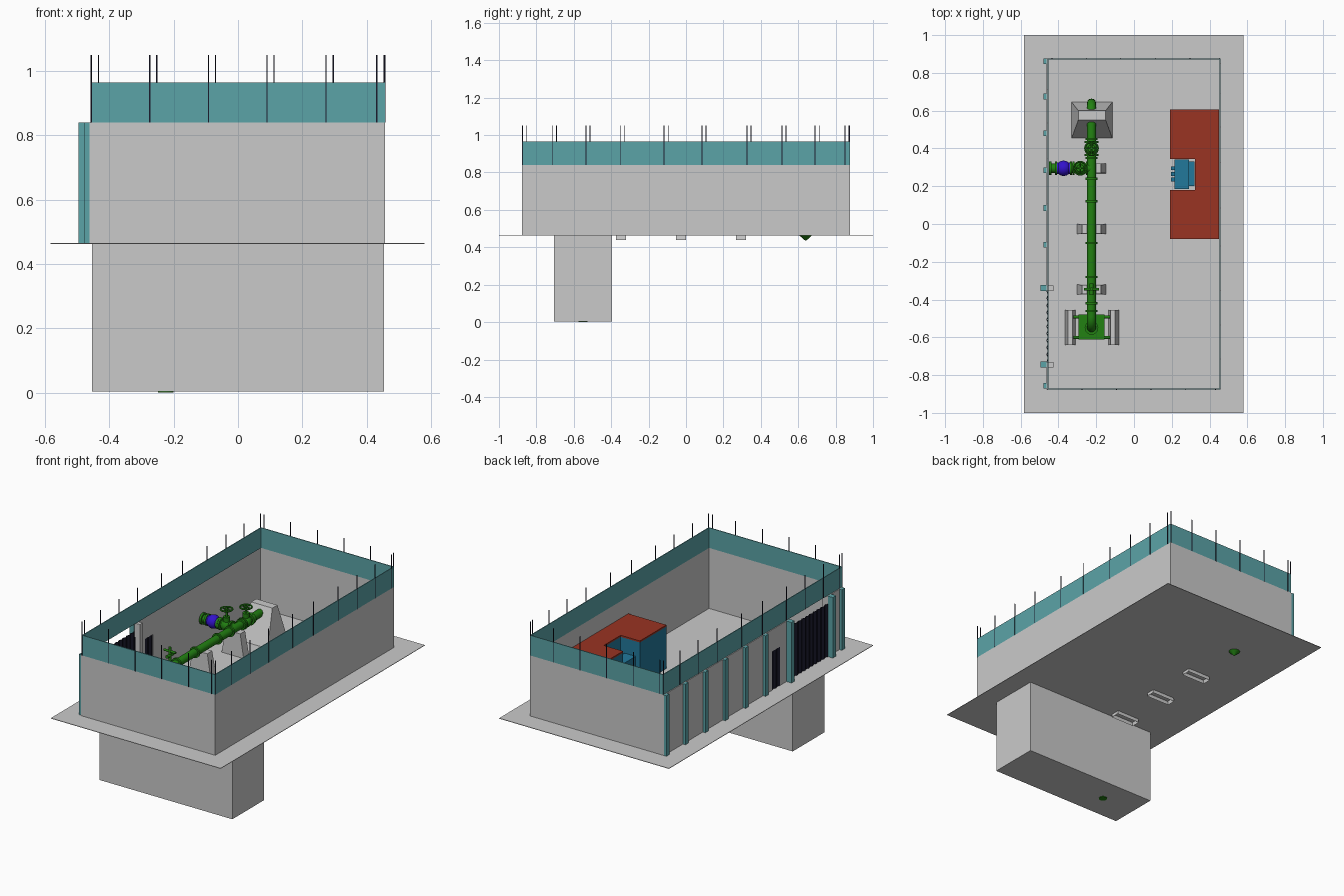
import bpy, bmesh, math
from mathutils import Vector

if "Cube" in bpy.data.objects:
    bpy.data.objects.remove(bpy.data.objects["Cube"], do_unlink=True)


def material(name, r, g, b):
    m = bpy.data.materials.new(name)
    m.use_nodes = True
    m.diffuse_color = (r, g, b, 1)
    m.node_tree.nodes["Principled BSDF"].inputs["Base Color"].default_value = (r, g, b, 1)
    return m


GREY = material("concrete grey", .59, .59, .59)
TEAL = material("teal cladding", .105, .37, .39)
RED = material("brick red", .32, .033, .016)
BLUE = material("cabinet blue", .016, .19, .33)
GREEN = material("pipe green", .016, .22, .006)
PURPLE = material("meter violet", .033, .006, .6)
NAVY = material("dark navy", .01, .01, .025)

FLOOR, EAVE, BAND, TIP = .465, .84, .965, 1.05
W, L, T = .457, .876, .005          # half width, half length, wall thickness
PX, PZ, R = -.225, .625, .024       # main pipe position and radius


def finish(name, bm, mat, smooth=False):
    bmesh.ops.recalc_face_normals(bm, faces=bm.faces)
    me = bpy.data.meshes.new(name)
    bm.to_mesh(me)
    bm.free()
    me.materials.append(mat)
    ob = bpy.data.objects.new(name, me)
    bpy.context.collection.objects.link(ob)
    if smooth:
        bpy.ops.object.select_all(action='DESELECT')
        ob.select_set(True)
        bpy.context.view_layer.objects.active = ob
        bpy.ops.object.shade_smooth_by_angle(angle=math.radians(40))
    return ob


def prism(name, mat, outline, z0, z1, top=None, open_bottom=False):
    """Solid between two outlines, straight or tapered."""
    bm = bmesh.new()
    lo = [bm.verts.new((x, y, z0)) for x, y in outline]
    hi = [bm.verts.new((x, y, z1)) for x, y in (top or outline)]
    n = len(lo)
    for i in range(n):
        j = (i + 1) % n
        bm.faces.new((lo[i], lo[j], hi[j], hi[i]))
    bm.faces.new(hi)
    if not open_bottom:
        bm.faces.new(lo[::-1])
    return finish(name, bm, mat)


def rect(x0, x1, y0, y1):
    return [(x0, y0), (x1, y0), (x1, y1), (x0, y1)]


def box(name, mat, x0, x1, y0, y1, z0, z1):
    return prism(name, mat, rect(x0, x1, y0, y1), z0, z1)


def rod(name, mat, a, b, r, r2=None, sides=20):
    a, b = Vector(a), Vector(b)
    bm = bmesh.new()
    bmesh.ops.create_cone(bm, cap_ends=True, segments=sides, radius1=r,
                          radius2=r if r2 is None else r2, depth=(b - a).length)
    rot = (b - a).to_track_quat('Z', 'Y').to_matrix().to_4x4()
    bm.transform(rot)
    bmesh.ops.translate(bm, verts=bm.verts, vec=(a + b) / 2)
    return finish(name, bm, mat, True)


def ball(name, mat, c, r):
    bm = bmesh.new()
    bmesh.ops.create_uvsphere(bm, u_segments=16, v_segments=10, radius=r)
    bmesh.ops.translate(bm, verts=bm.verts, vec=c)
    return finish(name, bm, mat, True)


def handwheel(name, c, r):
    x, y, z = c
    bpy.ops.mesh.primitive_torus_add(location=c, major_radius=r, minor_radius=.005,
                                     major_segments=20, minor_segments=8)
    ob = bpy.context.object
    ob.name = name
    ob.data.materials.append(GREEN)
    bpy.ops.object.shade_smooth_by_angle()
    for dx, dy in ((r, 0), (0, r)):
        rod(name + "_spoke", GREEN, (x - dx, y - dy, z), (x + dx, y + dy, z), .004, sides=8)


def valve(name, x, y, axis, wheel_z, wheel_r):
    c = Vector((x, y, PZ))
    ball(name + "_body", GREEN, c, .034)
    for s in (-1, 1):
        e = c + axis * .035 * s
        rod(name + "_flange", GREEN, e - axis * .005, e + axis * .005, .036)
    rod(name + "_bonnet", GREEN, c, c + Vector((0, 0, .055)), .02)
    rod(name + "_stem", GREEN, c, (x, y, wheel_z + .012), .007, sides=10)
    handwheel(name + "_wheel", (x, y, wheel_z), wheel_r)


# Ground slab and pit below it
box("ground_slab", GREY, -.583, .581, -1, 1, FLOOR - .003, FLOOR)
box("pit", GREY, -.455, .455, -.705, -.395, .003, FLOOR - .003)

# Walls, with a door and a gate opening on the right side
box("front_wall", GREY, -W, W, -L, -L + T, FLOOR, EAVE)
box("back_wall", GREY, -W, W, L - T, L, FLOOR, EAVE)
box("left_wall", GREY, W - T, W, -L, L, FLOOR, EAVE)
for y0, y1, z0 in ((-.18, L, FLOOR), (-.26, -.18, .705), (-.355, -.26, FLOOR), (-L, -.735, FLOOR)):
    box("right_wall", GREY, -W - T, -W, y0, y1, z0, EAVE)

# Cladding band round the top
for s in (-1, 1):
    a, b = sorted((s * W, s * (W - T)))
    box("side_band", TEAL, a, b, -L, L, EAVE, BAND)
    a, b = sorted((s * L, s * (L - T)))
    box("end_band", TEAL, -W, W, a, b, EAVE, BAND)

# Thin posts
posts = []
for x in (-.456, -.275, -.092, .09, .274, .432):
    posts += [(x, -L), (x + .022, L)]
for y in (-.873, -.715, -.535, -.352, -.117, .085, .326, .513, .69, .85):
    posts += [(W, y), (-W, y + .022)]
for x, y in posts:
    box("post", NAVY, x - .002, x + .002, y - .002, y + .002, EAVE, TIP)

# Cladding columns on the right side
for y in (.862, .675, .48, .285, .085, -.11, -.857):
    box("column", TEAL, -.479, -W - T, y - .015, y + .015, FLOOR, EAVE)
for y in (-.34, -.745):
    box("gate_column", TEAL, -.496, -W - T, y - .016, y + .016, FLOOR, EAVE)
    box("gate_pier", GREY, -W - T, -.425, y - .014, y + .014, FLOOR, EAVE)


# Folded door leaves
def folded_leaf(name, y0, y1, z1, folds):
    step = (y1 - y0) / folds
    near = [(-.464 + .008 * (i % 2), y0 + i * step) for i in range(folds + 1)]
    far = [(x + .004, y) for x, y in reversed(near)]
    prism(name, NAVY, near + far, FLOOR, z1)


folded_leaf("gate", -.729, -.356, .79, 20)
folded_leaf("door", -.26, -.18, .705, 4)

# Cabinet with a notched plan, blue body and red roof
plan = [(.19, -.08), (.451, -.08), (.451, .605), (.19, .605),
        (.19, .345), (.322, .345), (.322, .18), (.19, .18)]
prism("cabinet_body", BLUE, plan, FLOOR, .725)
prism("cabinet_roof", RED, plan, .725, .735)
box("console", BLUE, .215, .29, .186, .342, FLOOR, .635)
box("console_back", BLUE, .29, .32, .2, .33, FLOOR, .6)
for y in (.235, .265, .295):
    box("console_foot", BLUE, .195, .215, y - .01, y + .01, FLOOR, .56)

# Main pipe: riser, elbow, long run, elbow and outlet
cu = bpy.data.curves.new("main_pipe", 'CURVE')
cu.dimensions = '3D'
cu.bevel_depth = R
cu.bevel_resolution = 4
cu.use_fill_caps = True
bend = .06
path = [(-.55, 0)]
for i in range(7):
    a = math.pi / 2 * i / 6
    path.append((-.55 + bend * (1 - math.cos(a)), PZ - bend + bend * math.sin(a)))
path += [(.64 - (y + .55), z) for y, z in reversed(path[1:])] + [(.64, FLOOR - .003)]
sp = cu.splines.new('POLY')
sp.points.add(len(path) - 1)
for p, (y, z) in zip(sp.points, path):
    p.co = (PX, y, z, 1)
pipe = bpy.data.objects.new("main_pipe", cu)
bpy.context.collection.objects.link(pipe)
cu.materials.append(GREEN)
rod("outlet_tip", GREEN, (PX, .64, FLOOR), (PX, .64, .435), .036, .002)
rod("pit_outlet", GREEN, (PX, -.55, 0), (PX, -.55, .01), .012)
for y in (-.46, -.42, -.28, -.1, .12, .24, .35, .45):
    rod("pipe_flange", GREEN, (PX, y - .006, PZ), (PX, y + .006, PZ), .033)

# Valves and branch with a meter
X, Y = Vector((1, 0, 0)), Vector((0, 1, 0))
BY = .295
rod("branch_pipe", GREEN, (PX, BY, PZ), (-.445, BY, PZ), R)
valve("main_valve", PX, .4, Y, .715, .034)
valve("branch_valve", -.285, BY, X, .725, .034)
rod("meter", PURPLE, (-.338, BY, PZ), (-.408, BY, PZ), .03)
ball("meter_bulge", PURPLE, (-.373, BY, PZ), .041)
for x in (-.333, -.413, -.443):
    rod("branch_flange", GREEN, (x - .006, BY, PZ), (x + .006, BY, PZ), .035)
rod("small_valve_stem", GREEN, (PX, -.345, PZ), (PX, -.345, .75), .009)
rod("small_valve_lever", GREEN, (PX - .04, -.345, .725), (PX + .04, -.345, .725), .007)
rod("small_valve_collar", GREEN, (PX, -.375, .7), (PX, -.315, .7), .01)

# Tapered pipe supports that reach through the floor
for y in (-.347, -.027, .295):
    prism("pipe_support", GREY, rect(-.305, -.145, y - .027, y + .027), .44, .61,
          rect(-.275, -.175, y - .024, y + .024), open_bottom=True)

# Anchor block at the back end of the pipe
prism("anchor_block", GREY, rect(-.33, -.115, .455, .645), FLOOR, .67,
      rect(-.295, -.15, .55, .6))

# Pump base with sloping side blocks
box("pump_base", GREEN, -.295, -.155, -.612, -.48, FLOOR, .56)
rod("pump_collar", GREEN, (PX, -.55, .56), (PX, -.55, .575), .036)
for y in (-.6, -.492):
    rod("pump_bar", GREEN, (-.32, y, .545), (-.125, y, .545), .008, sides=10)
prism("pump_block_right", GREY, rect(-.365, -.31, -.64, -.455), FLOOR, .58,
      rect(-.35, -.325, -.64, -.455))
prism("pump_block_left", GREY, rect(-.135, -.08, -.64, -.455), FLOOR, .58,
      rect(-.125, -.1, -.64, -.455))
